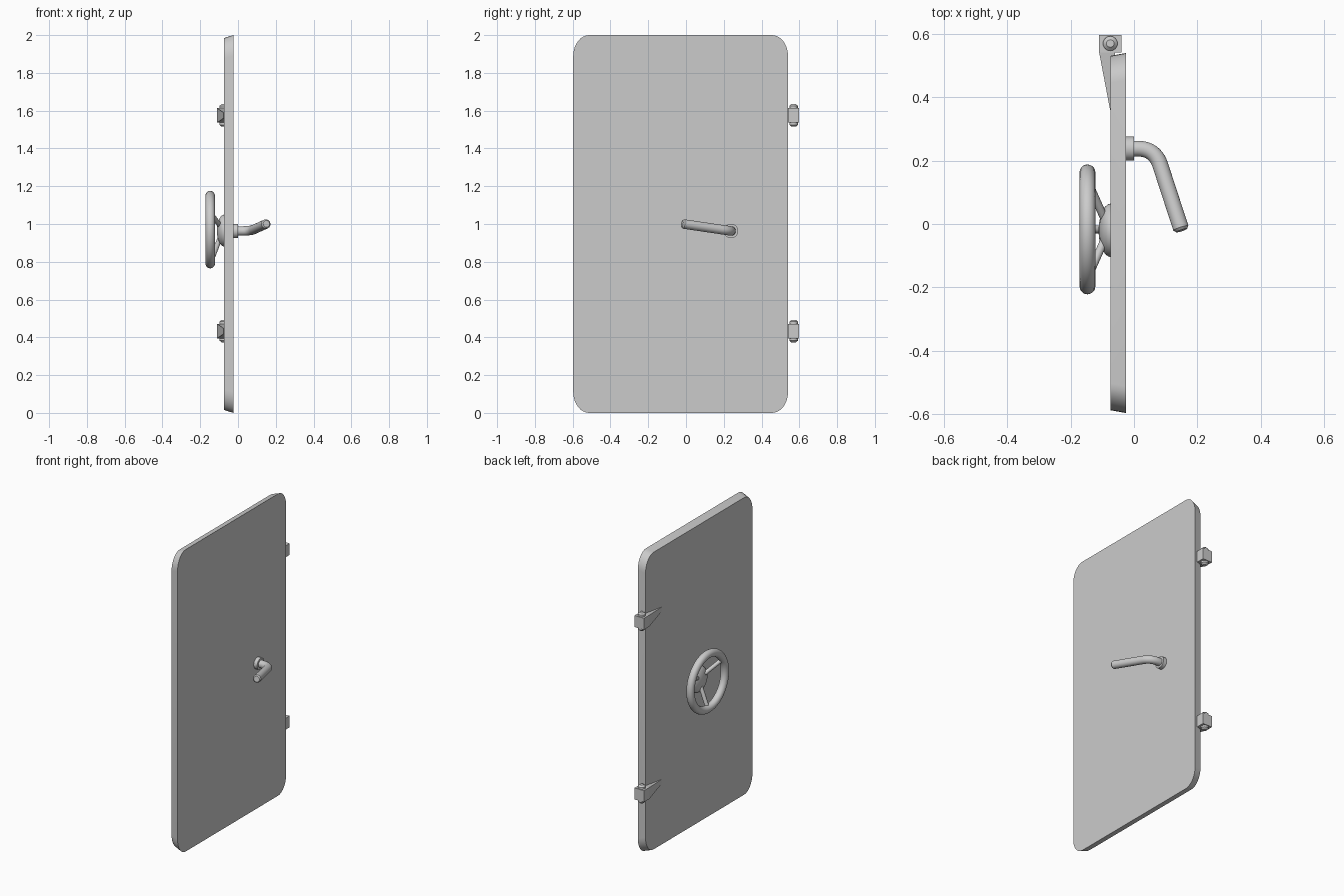
import bpy, bmesh, math
from mathutils import Vector

if "Cube" in bpy.data.objects:
    bpy.data.objects.remove(bpy.data.objects["Cube"])


def finish(name, bm, smooth=True):
    bmesh.ops.recalc_face_normals(bm, faces=bm.faces)
    me = bpy.data.meshes.new(name)
    bm.to_mesh(me)
    bm.free()
    ob = bpy.data.objects.new(name, me)
    bpy.context.collection.objects.link(ob)
    if smooth:
        bpy.ops.object.select_all(action='DESELECT')
        ob.select_set(True)
        bpy.context.view_layer.objects.active = ob
        bpy.ops.object.shade_smooth_by_angle(angle=math.radians(35))
    return ob


def loft(name, rings, smooth=True):
    # skin a list of closed rings and cap both ends
    bm = bmesh.new()
    vs = [[bm.verts.new(p) for p in r] for r in rings]
    n = len(vs[0])
    for a, b in zip(vs, vs[1:]):
        for i in range(n):
            j = (i + 1) % n
            bm.faces.new((a[i], a[j], b[j], b[i]))
    bm.faces.new(vs[0])
    bm.faces.new(vs[-1])
    return finish(name, bm, smooth)


def lathe(name, profile, origin, axis, n=32):
    # profile of (radius, distance along axis)
    o, ax = Vector(origin), Vector(axis).normalized()
    u = ax.orthogonal().normalized()
    w = ax.cross(u)
    return loft(name, [[o + ax * h + r * (u * math.cos(2 * math.pi * i / n) + w * math.sin(2 * math.pi * i / n))
                        for i in range(n)] for r, h in profile])


# door panel: rounded corners, edges sloping in toward the back
def panel_ring(x, iy, iz):
    y0, y1, z0, z1 = -0.597 + iy, 0.54 - iy, iz, 2.0 - iz
    ry, rz, pts = 0.085, 0.11, []
    for k, (cy, cz) in enumerate([(y1 - ry, z1 - rz), (y0 + ry, z1 - rz), (y0 + ry, z0 + rz), (y1 - ry, z0 + rz)]):
        for s in range(9):
            a = math.pi / 2 * (k + s / 8)
            pts.append((x, cy + ry * math.cos(a), cz + rz * math.sin(a)))
    return pts


loft("door_panel", [panel_ring(-0.025, 0, 0), panel_ring(-0.075, 0.009, 0.016)])

# hinges: knuckle block, tapered arm and pin
for tag, z in (("upper", 1.575), ("lower", 0.433)):
    h = 0.038
    block = [(-0.110, 0.597), (-0.04, 0.597), (-0.04, 0.542), (-0.110, 0.542)]
    loft(tag + "_hinge_block", [[(x, y, z + s) for x, y in block] for s in (-h, h)], False)

    def arm(y, x, hh):
        return [(x, y, z - hh), (x, y, z + hh), (-0.06, y, z + hh), (-0.06, y, z - hh)]
    loft(tag + "_hinge_arm", [arm(0.542, -0.110, h), arm(0.36, -0.0755, 0.014)], False)
    lathe(tag + "_hinge_pin", [(0.012, -0.06), (0.014, -0.058), (0.023, -0.05), (0.023, 0.05),
                               (0.014, 0.058), (0.012, 0.06)], (-0.075, 0.57, z), (0, 0, 1), 24)

# wheel rim
wy, wz, wx = -0.017, 0.97, -0.147
bpy.ops.mesh.primitive_torus_add(major_radius=0.18, minor_radius=0.025, major_segments=64, minor_segments=20,
                                 location=(wx, wy, wz), rotation=(0, math.pi / 2, 0))
bpy.context.object.name = "wheel_rim"
bpy.ops.object.shade_smooth_by_angle(angle=math.radians(35))

# domed hub
dome = [(0.085, -0.01)] + [(0.085 * math.cos(a), 0.04 * math.sin(a))
                           for a in [math.radians(d) for d in (0, 15, 30, 45, 60, 75, 87)]]
lathe("wheel_hub", dome, (-0.072, -0.02, wz - 0.005), (-1, 0, 0), 40)

# three spokes leaning out from hub to rim
for k, deg in enumerate((30, 150, 270)):
    a = math.radians(deg)
    d = Vector((0, math.cos(a), math.sin(a)))
    p = Vector((-0.088, wy, wz)) + d * 0.025
    q = Vector((wx, wy, wz)) + d * 0.178
    lathe("wheel_spoke_%d" % (k + 1), [(0.013, 0), (0.013, (q - p).length)], p, q - p, 16)

# lever handle: collar and bent bar swept along a path
hy, hz = 0.238, 0.963
lathe("handle_collar", [(0.038, -0.01), (0.038, 0.025)], (-0.025, hy, hz), (1, 0, 0))
start, corner, end = Vector((-0.01, hy, hz)), Vector((0.066, hy, hz)), Vector((0.148, -0.013, 1.0))
out = (end - corner).normalized()
a, b = corner - Vector((0.055, 0, 0)), corner + out * 0.055
path = [start] + [(1 - t) ** 2 * a + 2 * t * (1 - t) * corner + t * t * b for t in [i / 10 for i in range(11)]]
path += [end, end + out * 0.008]
radii = [0.025] * (len(path) - 1) + [0.018]
rings = []
side = Vector((1, 0, 0)).cross(out).normalized()
for i, p in enumerate(path):
    t = (path[min(i + 1, len(path) - 1)] - path[max(i - 1, 0)]).normalized()
    v = t.cross(side).normalized()
    rings.append([p + radii[i] * (side * math.cos(2 * math.pi * k / 24) + v * math.sin(2 * math.pi * k / 24))
                  for k in range(24)])
loft("handle_lever", rings)
